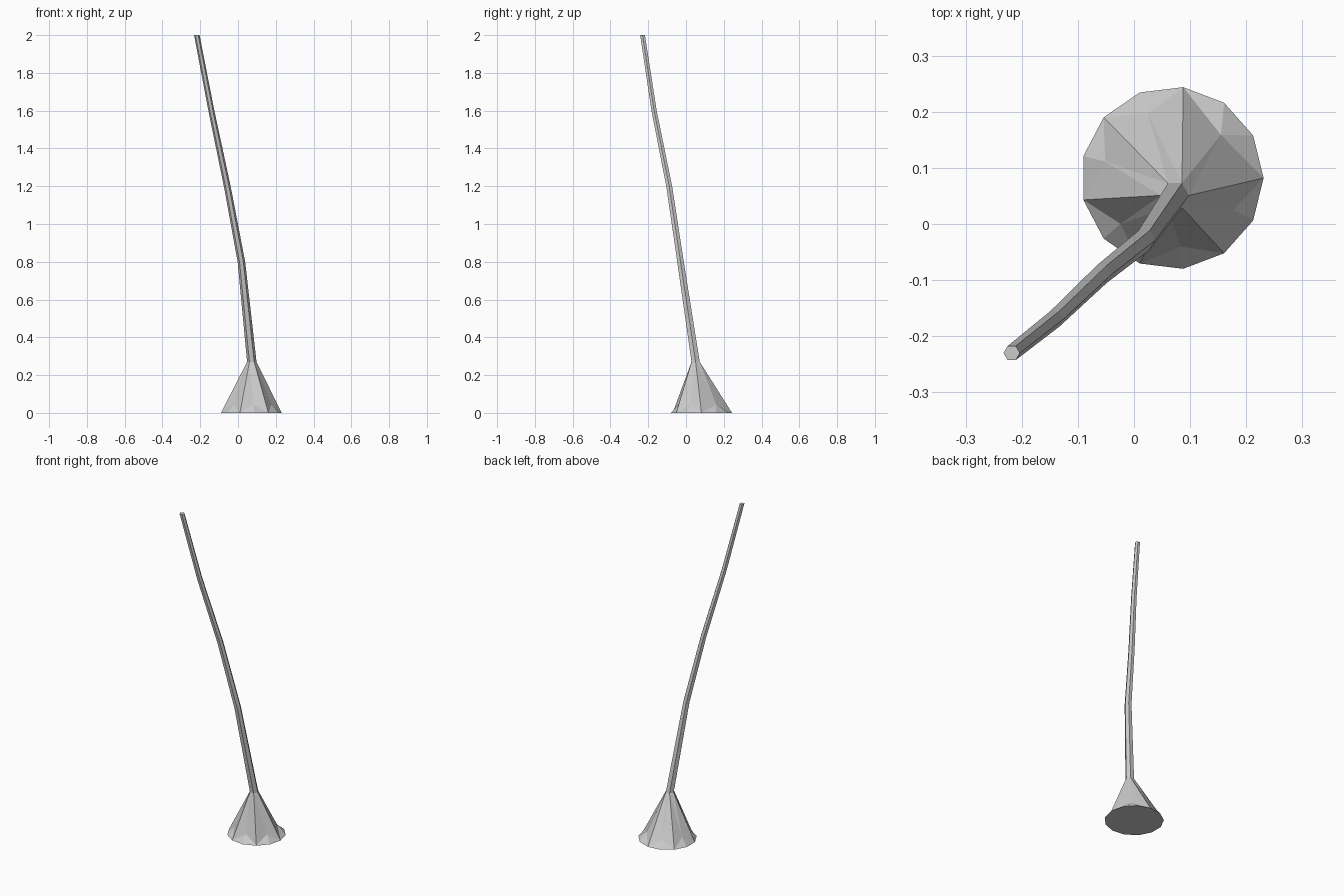
import bpy, bmesh
from math import cos, sin, tau
from mathutils import Vector

if "Cube" in bpy.data.objects:
    bpy.data.objects.remove(bpy.data.objects["Cube"])


def ring(bm, x, y, z, r, n):
    return [bm.verts.new((x + r * cos(tau * i / n), y + r * sin(tau * i / n), z))
            for i in range(n)]


def finish(bm, name):
    bmesh.ops.recalc_face_normals(bm, faces=bm.faces[:])
    mesh = bpy.data.meshes.new(name)
    bm.to_mesh(mesh)
    bm.free()
    bpy.context.collection.objects.link(bpy.data.objects.new(name, mesh))


bm = bmesh.new()

# Bent six-sided stem: centre x, y, z and radius of each ring
path = [(0.073, 0.051, 0.27, 0.025), (0.018, -0.029, 0.8, 0.02),
        (-0.057, -0.089, 1.2, 0.018), (-0.141, -0.169, 1.6, 0.016),
        (-0.218, -0.23, 2.0, 0.0145)]
rings = [ring(bm, *p, 6) for p in path]
for low, high in zip(rings, rings[1:]):
    for i in range(6):
        j = (i + 1) % 6
        bm.faces.new((low[i], low[j], high[j], high[i]))
bm.faces.new(rings[-1])

# Flared foot: six ridges run down to a thirteen-sided rim
cx, cy = 0.068, 0.082
rim = ring(bm, cx, cy, 0, 0.163, 13)
ridges = [0, 3, 5, 7, 9, 11, 13]
neck = rings[0]
for i in range(6):
    a, b = ridges[i], ridges[i + 1]
    mid = tau * (a + b) / 26
    reach, height = (0.116, 0.045) if i == 0 else (0.123, 0.045)
    inner = bm.verts.new((cx + reach * cos(mid), cy + reach * sin(mid), height))
    n0, n1 = neck[i], neck[(i + 1) % 6]
    bm.faces.new((n0, inner, n1))
    bm.faces.new((n0, rim[a], inner))
    bm.faces.new((n1, inner, rim[b % 13]))
    # Low facets filling the gap out to the rim
    for k in range(a, b):
        bm.faces.new((inner, rim[k], rim[(k + 1) % 13]))
bm.faces.new(rim[::-1])

finish(bm, "bent_stem_with_foot")
